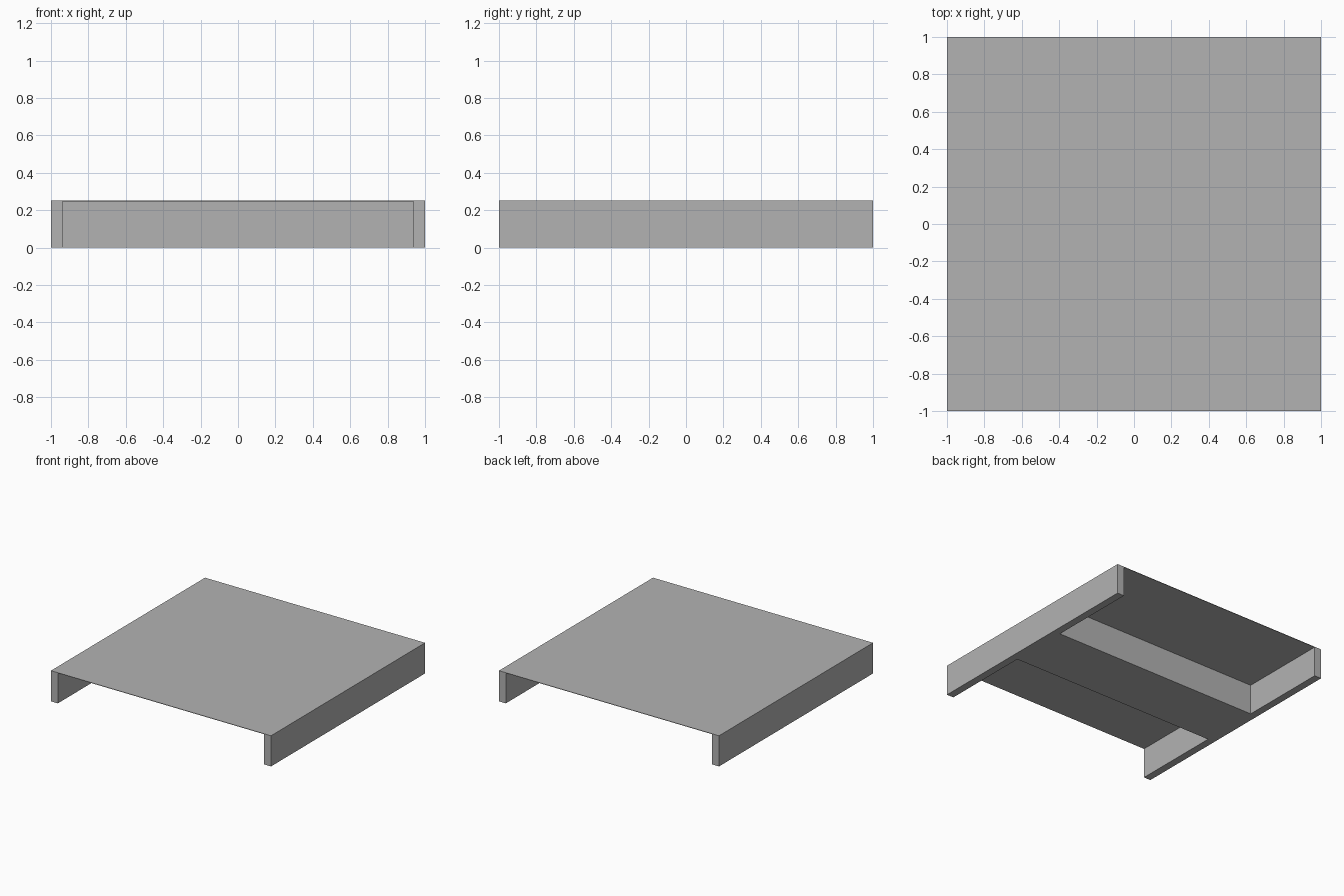
import bpy

# Remove the default object
cube = bpy.data.objects.get("Cube")
if cube:
    bpy.data.objects.remove(cube, do_unlink=True)

# Single flat grey
grey = bpy.data.materials.new("plain grey")
grey.use_nodes = True
colour = (0.45, 0.45, 0.45, 1)
grey.diffuse_color = colour
grey.node_tree.nodes["Principled BSDF"].inputs["Base Color"].default_value = colour

TOP = 0.252      # overall height
SHEET = 0.004    # thickness of the top sheet
SIDE = 0.0625    # thickness of the side panels
UNDER = TOP - SHEET


def box(name, size, location):
    """Axis-aligned block with its real size baked into the mesh."""
    bpy.ops.mesh.primitive_cube_add(size=1, location=location)
    ob = bpy.context.object
    ob.name = name
    ob.scale = size
    bpy.ops.object.transform_apply(location=False, rotation=False, scale=True)
    ob.data.materials.append(grey)
    return ob


# Thin sheet covering the whole top
box("top_sheet", (2, 2, SHEET), (0, 0, TOP - SHEET / 2))

# Upright panels along both sides
for name, side in (("left_side_panel", 1), ("right_side_panel", -1)):
    box(name, (SIDE, 2, UNDER), (side * (1 - SIDE / 2), 0, UNDER / 2))

# Wide beam joining the side panels under the middle
box("centre_beam", (2 - 2 * SIDE, 0.5, UNDER), (0, 0, UNDER / 2))
